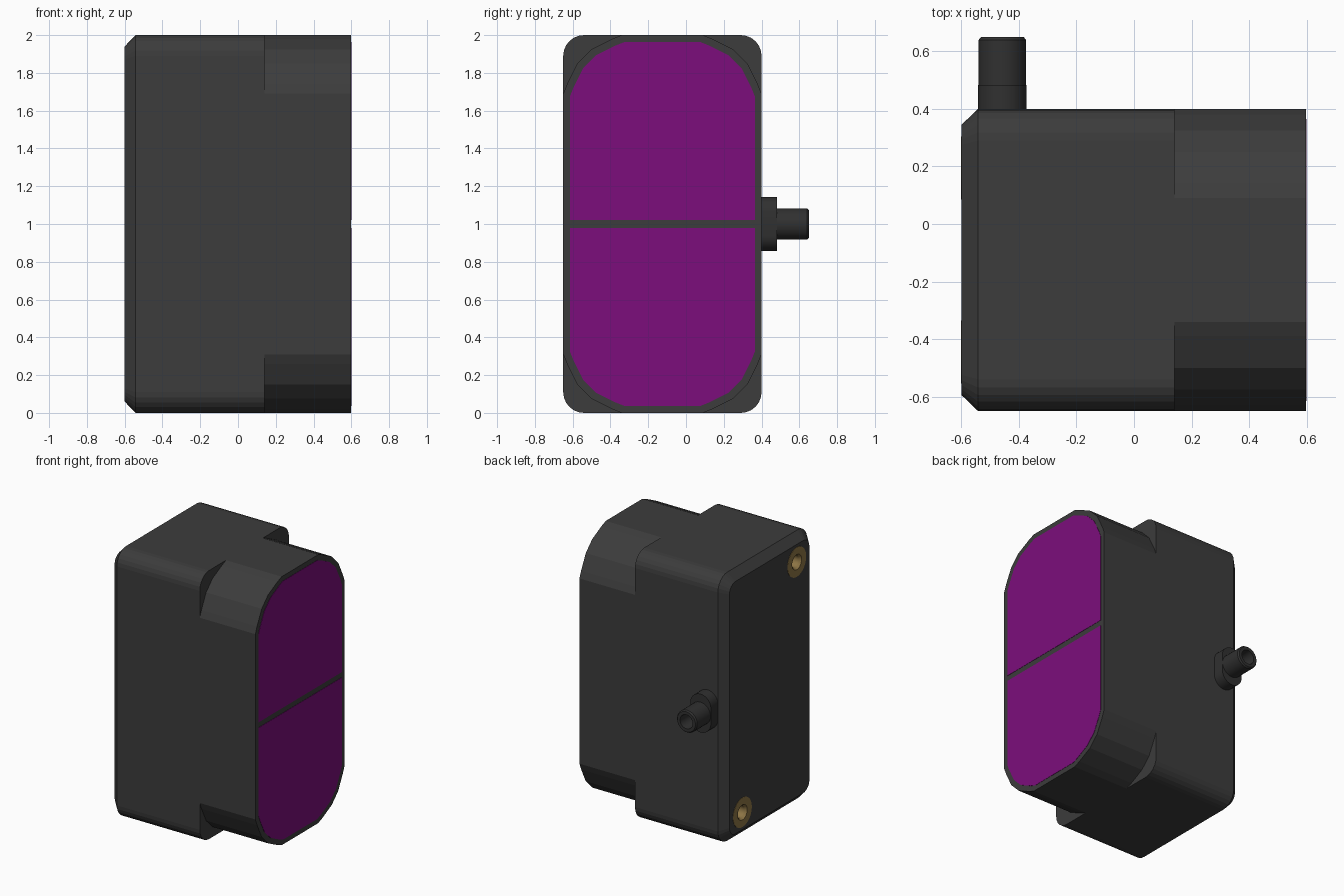
import bpy, bmesh
from math import sin, cos, pi, radians

if "Cube" in bpy.data.objects:
    bpy.data.objects.remove(bpy.data.objects["Cube"])

CY, CZ = -0.125, 1.0          # centre of the housing section
HY, HZ = 0.525, 1.0           # half sizes of the housing section


def material(name, rgb):
    m = bpy.data.materials.new(name)
    m.diffuse_color = (*rgb, 1)
    m.use_nodes = True
    m.node_tree.nodes["Principled BSDF"].inputs["Base Color"].default_value = m.diffuse_color
    return m


DARK = material("dark_plastic", (0.045, 0.045, 0.045))
CABLE = material("black_rubber", (0.03, 0.03, 0.03))
PURPLE = material("purple_lens", (0.2, 0.004, 0.2))
BRASS = material("brass", (0.27, 0.18, 0.06))


def loft(name, rings, mat, smooth=False):
    """Skin equal-length rings of 3D points and cap both ends."""
    bm = bmesh.new()
    vs = [[bm.verts.new(p) for p in r] for r in rings]
    n = len(vs[0])
    for a, b in zip(vs, vs[1:]):
        for i in range(n):
            j = (i + 1) % n
            bm.faces.new((a[i], a[j], b[j], b[i]))
    bm.faces.new(vs[0])
    bm.faces.new(vs[-1])
    bmesh.ops.recalc_face_normals(bm, faces=bm.faces)
    me = bpy.data.meshes.new(name)
    bm.to_mesh(me)
    bm.free()
    me.materials.append(mat)
    ob = bpy.data.objects.new(name, me)
    bpy.context.collection.objects.link(ob)
    if smooth:
        bpy.ops.object.select_all(action='DESELECT')
        ob.select_set(True)
        bpy.context.view_layer.objects.active = ob
        bpy.ops.object.shade_smooth_by_angle(angle=radians(30))
    return ob


def section(hy, hz, corner):
    """Rectangle outline whose four corners follow (from side, from top) points."""
    q = [(hy - a, hz - b) for a, b in corner]
    rev = q[::-1]
    pts = q + [(-y, z) for y, z in rev] + [(-y, -z) for y, z in q] + [(y, -z) for y, z in rev]
    return [(CY + y, CZ + z) for y, z in pts]


def at_x(x, profile):
    return [(x, y, z) for y, z in profile]


def arc_corner(r, n=6):
    return [(r - r * cos(i * pi / 2 / n), r - r * sin(i * pi / 2 / n)) for i in range(n + 1)]


def circle(r, cu, cv, n=32, stretch=0.0):
    """Circle, or a slot when its halves are pulled apart along the second axis."""
    pts = []
    for i in range(n):
        t = 2 * pi * (i + 0.5) / n
        s = stretch if sin(t) > 0 else -stretch
        pts.append((cu + r * cos(t), cv + r * sin(t) + s))
    return pts


# rear housing with chamfered back edge
full = section(HY, HZ, arc_corner(0.11))
back = section(HY - 0.055, HZ - 0.06, arc_corner(0.07))
housing = loft("rear_housing", [at_x(-0.6, back), at_x(-0.543, full), at_x(0.14, full)], DARK)

# front nose with broad faceted corners
BROAD = [(0, .31), (.02, .26), (.075, .15), (.15, .075), (.26, .02), (.31, 0)]
nose = section(HY, HZ, BROAD)
loft("front_nose", [at_x(0.0, nose), at_x(0.598, nose)], DARK)

# two lens halves separated by a thin bar
inset = [(a * 0.93, b * 0.93) for a, b in BROAD]
lens = section(HY - 0.035, HZ - 0.037, inset)
upper = lens[:12] + [(CY - HY + 0.035, CZ + 0.02), (CY + HY - 0.035, CZ + 0.02)]
for name, s in (("upper_lens", 1), ("lower_lens", -1)):
    half = [(y, CZ + s * (z - CZ)) for y, z in upper]
    loft(name, [at_x(0.56, half), at_x(0.6, half)], PURPLE)

# threaded inserts set in diagonal corners of the back
for name, s in (("lower_insert", 1), ("upper_insert", -1)):
    y, z = CY + 0.32 * s, CZ - 0.81 * s
    cutter = loft(name + "_cutter", [at_x(x, circle(0.1, y, z)) for x in (-0.7, -0.4)], DARK)
    cutter.hide_render = True
    cutter.hide_viewport = True
    cut = housing.modifiers.new("insert_hole", 'BOOLEAN')
    cut.object = cutter
    cut.solver = 'EXACT'
    steps = [(-0.42, 0.098), (-0.598, 0.098), (-0.598, 0.11), (-0.602, 0.11),
             (-0.602, 0.056), (-0.585, 0.045), (-0.45, 0.045)]
    loft(name, [at_x(x, circle(r, y, z)) for x, r in steps], BRASS, True)

# slot-shaped cable flange and hollow cable stub
CX = -0.458
flange = circle(0.085, CX, 1.0, stretch=0.058)
loft("cable_flange", [[(x, y, z) for x, z in flange] for y in (0.36, 0.483)], CABLE, True)
stub = [(0.44, 0.083), (0.64, 0.083), (0.65, 0.075), (0.65, 0.052), (0.54, 0.048)]
loft("cable_stub", [[(x, y, z) for x, z in circle(r, CX, 1.0)] for y, r in stub], CABLE, True)
